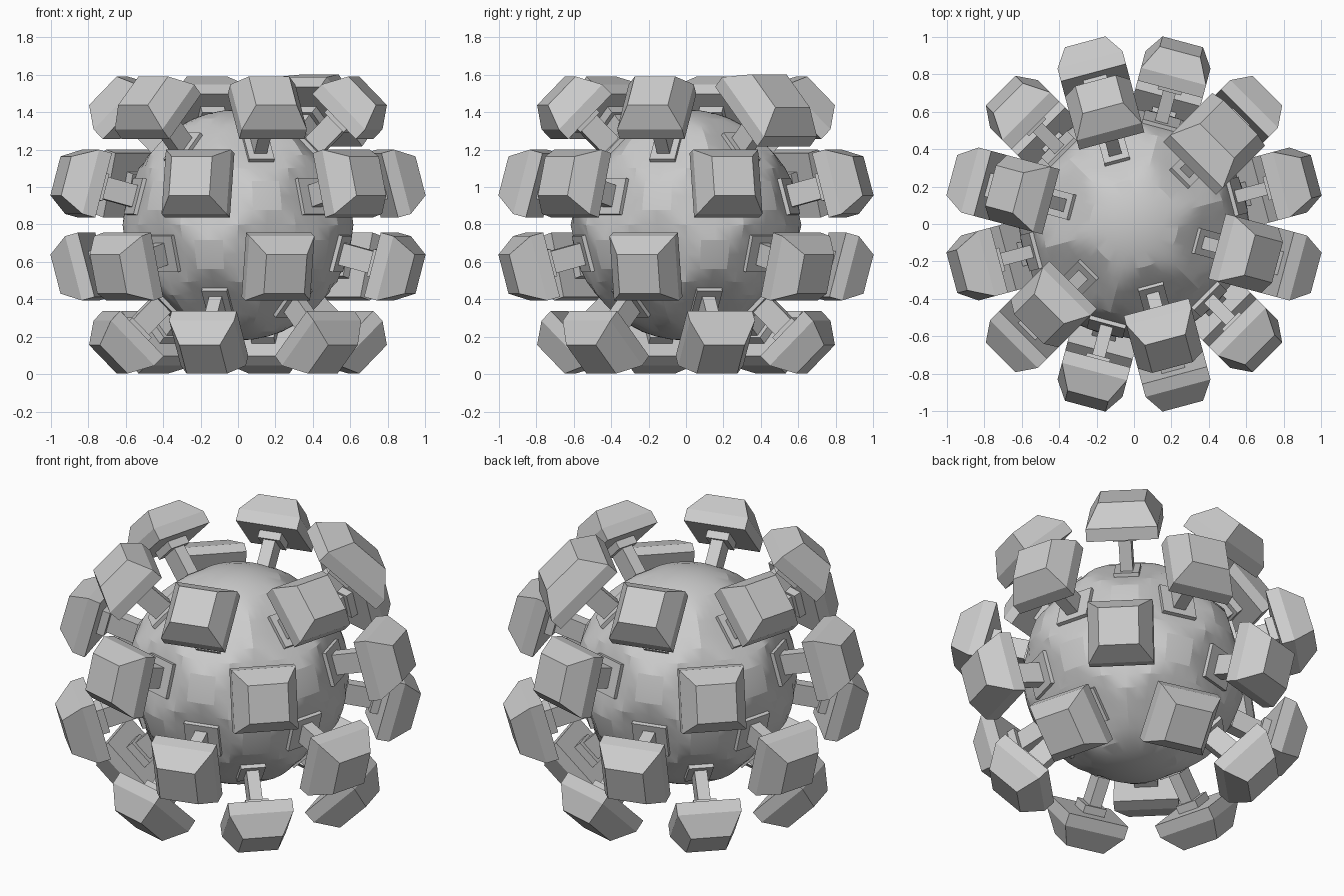
import bpy, bmesh
from math import radians, sin, cos
from mathutils import Vector, Matrix

if "Cube" in bpy.data.objects:
    bpy.data.objects.remove(bpy.data.objects["Cube"])

CENTRE = Vector((0, 0, 0.797))
RADIUS, FLAT = 0.617, 0.578


def frame(az, el):
    """Matrix whose columns are side, up-slope and outward directions."""
    a, e = radians(az), radians(el)
    side = Vector((-sin(a), cos(a), 0))
    up = Vector((-sin(e) * cos(a), -sin(e) * sin(a), cos(e)))
    out = Vector((cos(e) * cos(a), cos(e) * sin(a), sin(e)))
    return Matrix((side, up, out)).transposed()


def loft(name, rot, sections):
    """Rectangular solid from (distance, half side, half height) sections."""
    bm = bmesh.new()
    rings = []
    for d, w, h in sections:
        rings.append([bm.verts.new(CENTRE + rot @ Vector((x * w, y * h, d)))
                      for x, y in ((-1, -1), (1, -1), (1, 1), (-1, 1))])
    bm.faces.new(rings[0][::-1])
    bm.faces.new(rings[-1])
    for a, b in zip(rings, rings[1:]):
        for i in range(4):
            j = (i + 1) % 4
            bm.faces.new((a[i], a[j], b[j], b[i]))
    mesh = bpy.data.meshes.new(name)
    bm.to_mesh(mesh)
    bm.free()
    ob = bpy.data.objects.new(name, mesh)
    bpy.context.collection.objects.link(ob)


# checkerboard of pod directions, four rows of six
pods = [(start + 60 * k, el)
        for el, start in ((45, 45), (15, 15), (-15, 45), (-45, 15))
        for k in range(6)]

# core ball, flattened where each arm is mounted
bpy.ops.mesh.primitive_uv_sphere_add(segments=48, ring_count=24,
                                     radius=RADIUS, location=CENTRE)
core = bpy.context.object
core.name = "core_ball"
for az, el in pods:
    out = frame(az, el).col[2]
    for v in core.data.vertices:
        over = v.co.dot(out) - FLAT
        if over > 0:
            v.co -= out * over
bpy.ops.object.shade_smooth_by_angle(angle=radians(16))

for az, el in pods:
    rot = frame(az, el)
    polar = abs(el) == 45
    # mounting plate on the ball
    pw = 0.07 if polar else 0.1
    loft("mount_plate", rot, [(0.55, pw, 0.1), (0.6, pw, 0.1)])
    # flat arm with a collar under the pod
    loft("arm", rot, [(0.58, 0.035, 0.06), (0.79, 0.035, 0.06)])
    loft("collar", rot, [(0.775, 0.065, 0.075), (0.83, 0.065, 0.075)])
    # tapered pod: slab base and bevelled cap, one of them oversized
    w, h = 0.18, 0.17 if polar else 0.178
    cw, ch = 0.112, 0.108
    if (az, el) == (45, 45):
        w, h, cw, ch = 0.2, 0.225, 0.13, 0.125
    loft("pod", rot, [(0.82, w, h), (0.893, w, h), (1.015, cw, ch)])
